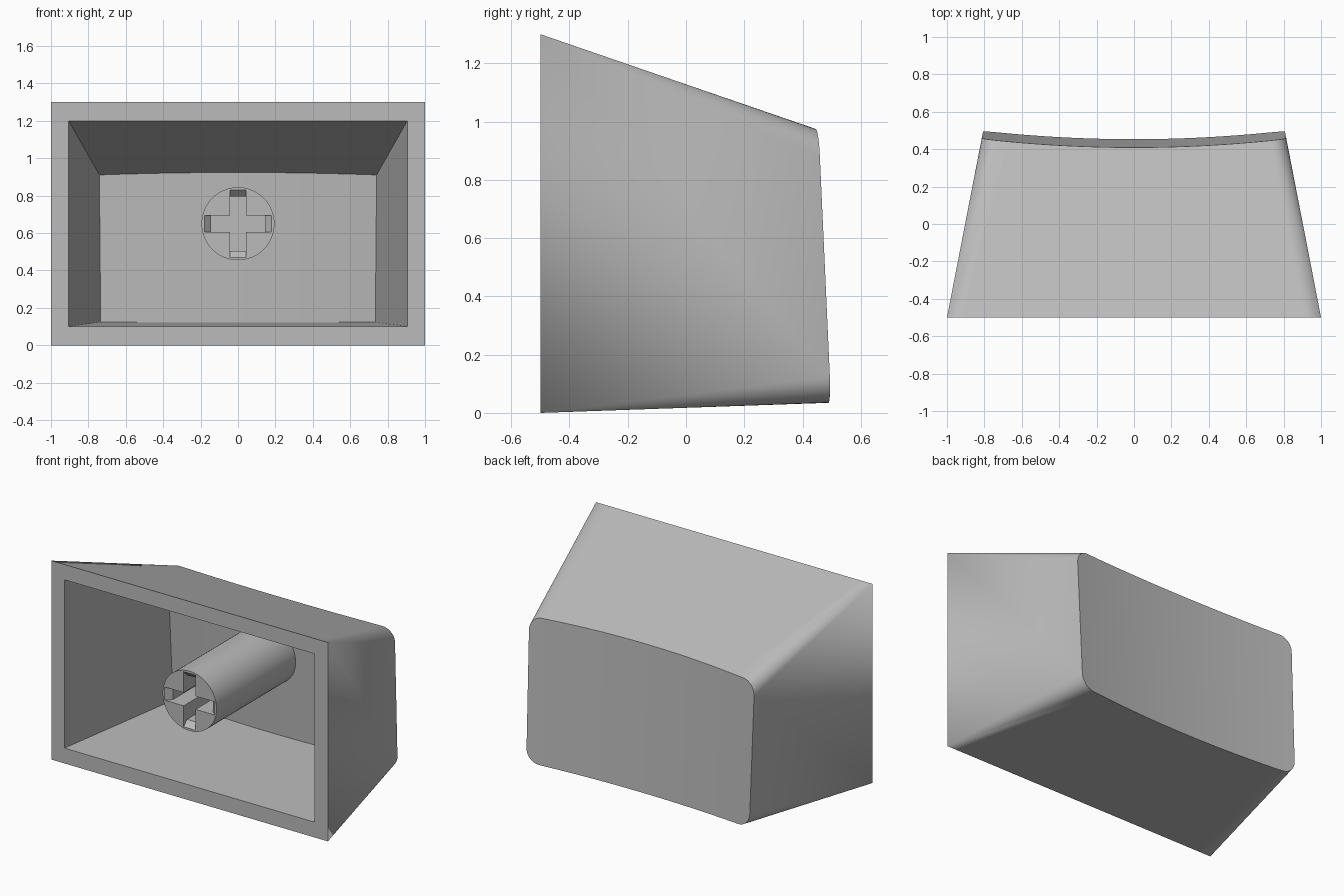
import bpy, bmesh, math
from mathutils import Matrix

cube = bpy.data.objects.get("Cube")
if cube:
    bpy.data.objects.remove(cube)

grey = bpy.data.materials.new("light_grey")
grey.use_nodes = True
colour = (0.5, 0.5, 0.5, 1)
grey.diffuse_color = colour
grey.node_tree.nodes["Principled BSDF"].inputs["Base Color"].default_value = colour

FRONT = -0.5
ARC, SPAN = 8, 24


def add_object(name, bm):
    bmesh.ops.recalc_face_normals(bm, faces=bm.faces)
    mesh = bpy.data.meshes.new(name)
    bm.to_mesh(mesh)
    bm.free()
    mesh.materials.append(grey)
    obj = bpy.data.objects.new(name, mesh)
    bpy.context.collection.objects.link(obj)
    return obj


def activate(obj):
    bpy.ops.object.select_all(action="DESELECT")
    obj.select_set(True)
    bpy.context.view_layer.objects.active = obj


def outline(half, low, high, r):
    """Rounded rectangle as (x, z): top edge left to right, bottom right to left."""
    arc = [math.radians(90 * i / ARC) for i in range(ARC + 1)]
    left = [(-half + r - r * math.cos(a), r - r * math.sin(a)) for a in arc]
    mid = [((half - r) * (2 * i / SPAN - 1), 0) for i in range(1, SPAN)]
    edge = left + mid + [(-x, d) for x, d in reversed(left)]
    return [(x, high - d) for x, d in edge] + [(x, low + d) for x, d in reversed(edge)]


def dished(x, z, inset):
    """Depth of the leaning, hollowed end face."""
    return 0.5 - inset - 0.045 * z / 0.97 - 0.045 * (1 - (x / 0.81) ** 2)


def tapered_wall(bm, near, far, inset):
    """Tapered tube from the open rim to the dished end; returns its rim."""
    rim, end = [], []
    for (x0, z0), (x1, z1) in zip(near, far):
        t = 1
        for _ in range(12):
            x, z = x0 + (x1 - x0) * t, z0 + (z1 - z0) * t
            t = dished(x, z, inset) - FRONT
        rim.append(bm.verts.new((x0, FRONT, z0)))
        end.append(bm.verts.new((x, FRONT + t, z)))
    n = len(rim)
    bridge(bm, rim, end)
    for i in range(n // 2 - 1):
        bm.faces.new((end[i], end[i + 1], end[n - 2 - i], end[n - 1 - i]))
    return rim


def bridge(bm, a, b):
    for i in range(len(a)):
        j = (i + 1) % len(a)
        bm.faces.new((a[i], a[j], b[j], b[i]))


# Hollow shell: outer wall, inner wall and flat rim
bm = bmesh.new()
outer = tapered_wall(bm, outline(1, 0, 1.3, 0), outline(0.806, 0.035, 0.956, 0.09), 0)
inner = tapered_wall(bm, outline(0.905, 0.1, 1.2, 0), outline(0.71, 0.127, 0.856, 0), 0.11)
bridge(bm, outer, inner)
bmesh.ops.remove_doubles(bm, verts=bm.verts, dist=0.0001)
shell = add_object("cap_shell", bm)

# Round stem running from the end wall to the rim
STEM_Z, STEM_END = 0.65, 0.36
bm = bmesh.new()
bmesh.ops.create_cone(
    bm, cap_ends=True, segments=64, radius1=0.195, radius2=0.195, depth=STEM_END - FRONT,
    matrix=Matrix.Translation((0, (STEM_END + FRONT) / 2, STEM_Z)) @ Matrix.Rotation(math.pi / 2, 4, "X"))
stem = add_object("stem", bm)

# Cross-shaped socket with chamfered arm tips
half_profile = [(0.19, -0.51), (0.145, -0.465), (0.145, -0.1)]
profile = half_profile + [(-x, y) for x, y in reversed(half_profile)]
for turn in (0, math.pi / 2):
    bm = bmesh.new()
    face = bm.faces.new([bm.verts.new((x, y, -0.043)) for x, y in profile])
    new = bmesh.ops.extrude_face_region(bm, geom=[face])["geom"]
    bmesh.ops.translate(bm, vec=(0, 0, 0.086), verts=[v for v in new if isinstance(v, bmesh.types.BMVert)])
    bm.transform(Matrix.Translation((0, 0, STEM_Z)) @ Matrix.Rotation(turn, 4, "Y"))
    cutter = add_object("socket_cutter", bm)
    cutter.hide_render = True
    activate(stem)
    cut = stem.modifiers.new("socket", "BOOLEAN")
    cut.operation, cut.solver, cut.object = "DIFFERENCE", "EXACT", cutter
    bpy.ops.object.modifier_apply(modifier=cut.name)
    bpy.data.objects.remove(cutter)

for obj in (shell, stem):
    activate(obj)
    bpy.ops.object.shade_smooth_by_angle(angle=math.radians(25))
